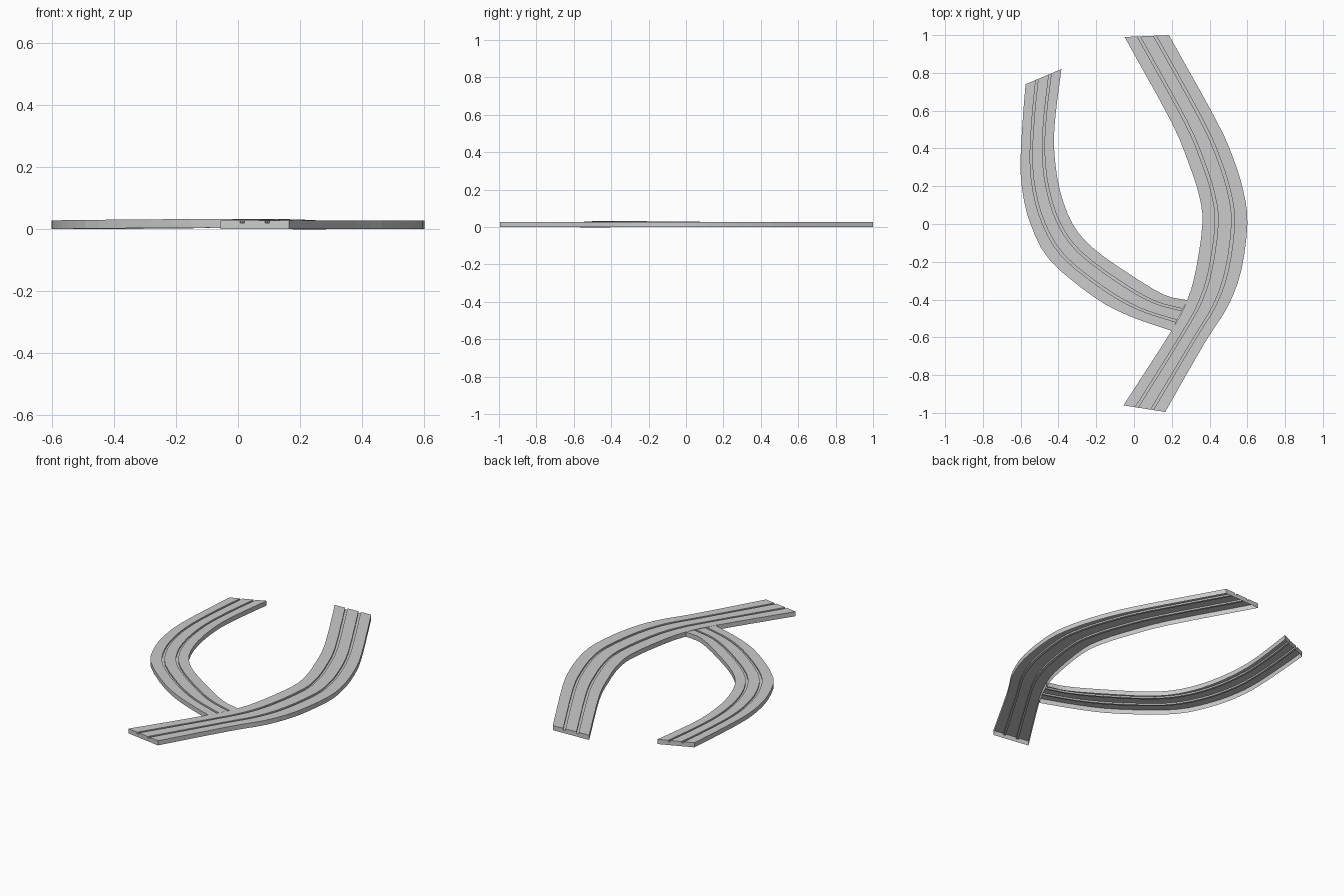
import bpy
import bmesh
from mathutils import Vector

if "Cube" in bpy.data.objects:
    bpy.data.objects.remove(bpy.data.objects["Cube"])

# Cross-section: (fraction across the width, height), open underneath
H, G = 0.028, 0.019
PROFILE = [(0, 0), (0, H),
           (.285, H), (.285, G), (.35, G), (.35, H),
           (.65, H), (.65, G), (.715, G), (.715, H),
           (1, H), (1, 0)]


def spline(pts, steps):
    """Catmull-Rom curve through the points."""
    p = [2 * pts[0] - pts[1]] + pts + [2 * pts[-1] - pts[-2]]
    out = []
    for i in range(1, len(p) - 2):
        a, b, c, d = p[i - 1:i + 3]
        for s in range(steps):
            t = s / steps
            out.append(0.5 * (2 * b + (c - a) * t + (2 * a - 5 * b + 4 * c - d) * t * t
                              + (3 * b - a - 3 * c + d) * t ** 3))
    return out + [pts[-1]]


def track(name, stations, steps=3):
    """Sweep the slotted profile between left and right edge points."""
    left = spline([Vector((s[0], s[1], s[4])) for s in stations], steps)
    right = spline([Vector((s[2], s[3], s[4])) for s in stations], steps)
    bm = bmesh.new()
    rows = [[bm.verts.new(l.lerp(r, u) + Vector((0, 0, z))) for u, z in PROFILE]
            for l, r in zip(left, right)]
    for a, b in zip(rows, rows[1:]):
        for i in range(len(PROFILE) - 1):
            bm.faces.new((a[i], a[i + 1], b[i + 1], b[i]))
    # End walls
    bm.faces.new(rows[0][::-1])
    bm.faces.new(rows[-1])
    bmesh.ops.recalc_face_normals(bm, faces=bm.faces)
    bm.faces.ensure_lookup_table()
    top = max(bm.faces, key=lambda f: abs(f.normal.z) * f.calc_center_median().z)
    if top.normal.z < 0:
        bmesh.ops.reverse_faces(bm, faces=bm.faces)
    mesh = bpy.data.meshes.new(name)
    bm.to_mesh(mesh)
    bm.free()
    ob = bpy.data.objects.new(name, mesh)
    bpy.context.collection.objects.link(ob)
    return ob


# Long track: left x, left y, right x, right y, lift
track("main_track", [
    (-.05, .99, .185, 1.0, 0), (.198, .54, .435, .55, 0),
    (.29, .32, .525, .35, 0), (.345, .15, .58, .17, 0),
    (.362, 0, .6, 0, 0), (.328, -.24, .567, -.25, 0),
    (.283, -.40, .495, -.44, 0), (.198, -.566, .38, -.62, 0),
    (-.056, -.96, .165, -.995, 0)])

# Side track merging into the long one
track("branch_track", [
    (-.574, .74, -.384, .82, 0), (-.587, .58, -.415, .58, 0),
    (-.601, .33, -.423, .40, 0), (-.59, .17, -.394, .185, 0),
    (-.548, 0, -.325, 0, .001), (-.447, -.19, -.214, -.13, .002),
    (-.214, -.385, -.024, -.265, .004), (-.03, -.485, .16, -.375, .004),
    (.2, -.566, .283, -.403, -.001)])
